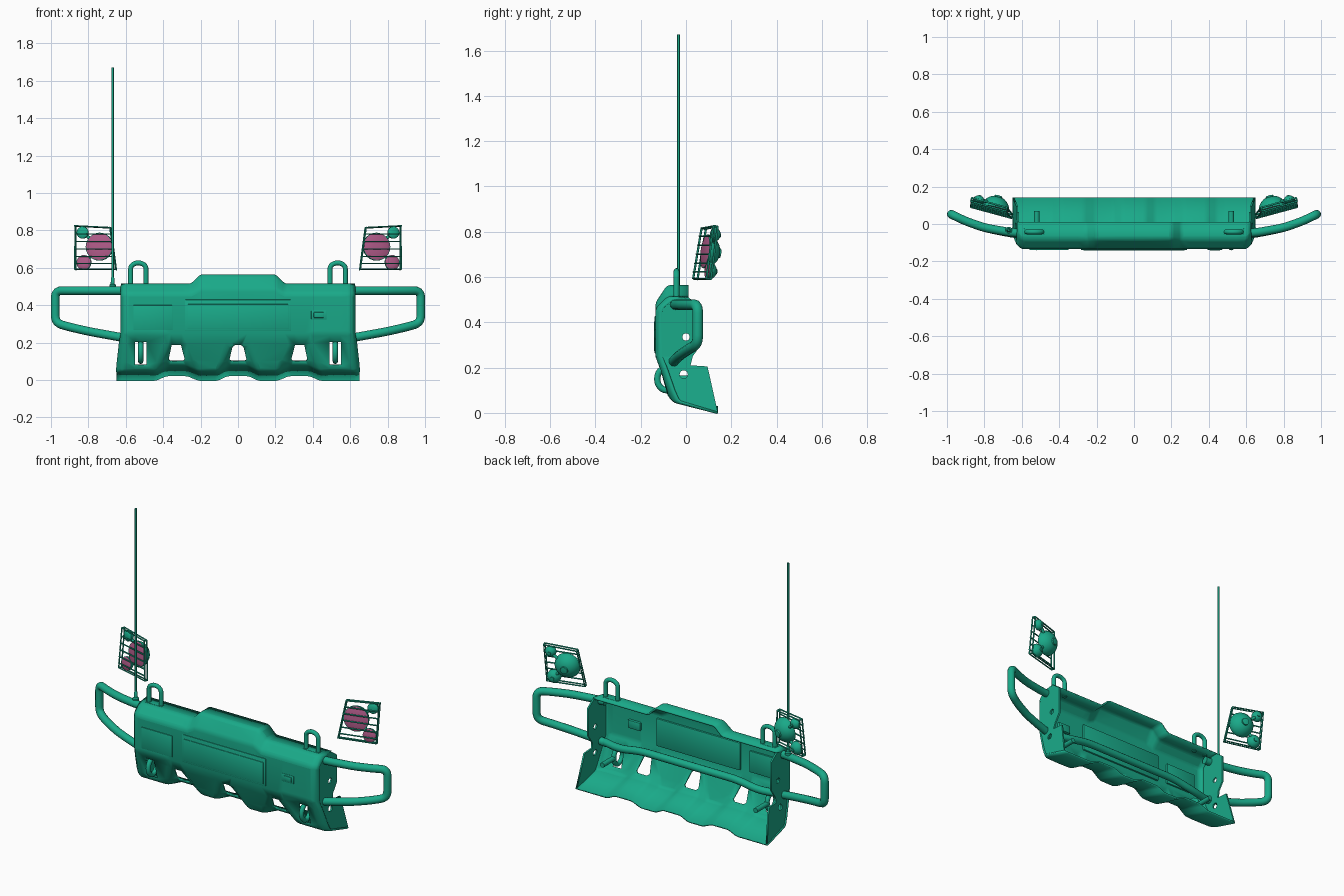
import bpy, bmesh, math
from mathutils import Vector

if "Cube" in bpy.data.objects:
    bpy.data.objects.remove(bpy.data.objects["Cube"])

def material(name, col):
    m = bpy.data.materials.new(name)
    m.diffuse_color = (*col, 1)
    m.use_nodes = True
    m.node_tree.nodes["Principled BSDF"].inputs["Base Color"].default_value = m.diffuse_color
    return m

GREEN = material("green_paint", (0.01, 0.40, 0.25))
PINK = material("pink_lens", (0.42, 0.10, 0.24))

def add(name, mesh, mat=GREEN, smooth=True):
    ob = bpy.data.objects.new(name, mesh)
    bpy.context.collection.objects.link(ob)
    mesh.materials.clear()
    mesh.materials.append(mat)
    if smooth:
        bpy.ops.object.select_all(action='DESELECT')
        ob.select_set(True)
        bpy.context.view_layer.objects.active = ob
        bpy.ops.object.shade_smooth_by_angle(angle=math.radians(35))
    return ob

def curve_mesh(cu):
    tmp = bpy.data.objects.new("tmp", cu)
    bpy.context.collection.objects.link(tmp)
    dg = bpy.context.evaluated_depsgraph_get()
    me = bpy.data.meshes.new_from_object(tmp.evaluated_get(dg))
    bpy.data.objects.remove(tmp)
    return me

def tube(name, pts, r, fillet=0.0, cyclic=False, res=4):
    pts = [Vector(p) for p in pts]
    path = []
    for i, p in enumerate(pts):
        if fillet == 0 or i in (0, len(pts) - 1):
            path.append(p)
            continue
        a, b = pts[i - 1] - p, pts[i + 1] - p
        f = min(fillet, a.length * .45, b.length * .45)
        a, b = p + a.normalized() * f, p + b.normalized() * f
        for k in range(6):
            t = k / 5
            path.append(a * (1 - t) ** 2 + p * 2 * t * (1 - t) + b * t * t)
    cu = bpy.data.curves.new(name, 'CURVE')
    cu.dimensions = '3D'
    cu.bevel_depth, cu.bevel_resolution, cu.use_fill_caps = r, res, True
    sp = cu.splines.new('POLY')
    sp.points.add(len(path) - 1)
    for q, p in zip(sp.points, path):
        q.co = (*p, 1)
    sp.use_cyclic_u = cyclic
    return add(name, curve_mesh(cu))

def box(name, lo, hi, bev=0.006):
    bm = bmesh.new()
    bmesh.ops.create_cube(bm, size=1)
    for v in bm.verts:
        v.co = [(a + b) / 2 + c * (b - a) for a, b, c in zip(lo, hi, v.co)]
    bmesh.ops.bevel(bm, geom=bm.edges[:], offset=bev, segments=2, affect='EDGES', profile=.5)
    me = bpy.data.meshes.new(name)
    bm.to_mesh(me)
    return add(name, me)

def lathe(name, prof, origin, axis, mat=GREEN, n=24):
    """Turn (radius, distance along axis) points around an axis."""
    bm = bmesh.new()
    q = Vector(axis).to_track_quat('Z', 'Y')
    rings = [[bm.verts.new(Vector(origin) + q @ Vector((r * math.cos(k * math.tau / n),
              r * math.sin(k * math.tau / n), d))) for k in range(n)] for r, d in prof]
    for a, b in zip(rings, rings[1:]):
        for k in range(n):
            bm.faces.new((a[k], a[(k + 1) % n], b[(k + 1) % n], b[k]))
    bm.faces.new(rings[0][::-1])
    bm.faces.new(rings[-1])
    bmesh.ops.recalc_face_normals(bm, faces=bm.faces[:])
    me = bpy.data.meshes.new(name)
    bm.to_mesh(me)
    return add(name, me, mat)

# Bumper shell: rows down the profile, columns across half the width, mirrored
UP = [.05, .20, .25, .30, .36, .40, .49, .55, .60, .625]
MID = [.028, .06, .27, .305, .355, .39, .49, .55, .605, .635]
LOW = [.05, .09, .23, .28, .375, .42, .49, .55, .61, .645]
BOT = [.06, .11, .21, .27, .385, .44, .49, .55, .62, .65]
ROWS = [(.01, .51, UP), (-.08, .51, UP), (-.13, .46, UP), (-.13, .25, UP),
        (-.108, .19, MID), (-.077, .10, LOW), (-.055, .05, BOT), (.14, 0, BOT)]
bm = bmesh.new()
grid = []
for r, (y, z, xs) in enumerate(ROWS):
    half = []
    for c, x in enumerate(xs):
        yy, zz = y, z
        if r < 3 and c < 2:
            zz += .05 if r < 2 else .025
        if c in (0, 3, 4) and r >= 5:
            yy, zz = (y + .03 if r < 7 else y), (z + .025 if r > 5 else z)
        if c in (6, 7) and r in (4, 5):
            zz += .015 if r == 4 else -.02
        if c == 9 and 1 <= r <= 6:
            yy += .025
            zz -= .01 if r == 1 else 0
        half.append((x, yy, zz))
    full = [(-x, a, b) for x, a, b in reversed(half)] + half
    grid.append([bm.verts.new(p) for p in full])
for r in range(len(ROWS) - 1):
    for c in range(19):
        hole = r == 4 and c in (9, 13, 5, 16, 2)
        if not hole:
            bm.faces.new((grid[r][c], grid[r + 1][c], grid[r + 1][c + 1], grid[r][c + 1]))
me = bpy.data.meshes.new("bumper_shell")
bm.to_mesh(me)
shell = add("bumper_shell", me)
b = shell.modifiers.new("bevel", 'BEVEL')
b.width, b.segments, b.limit_method, b.angle_limit = .014, 3, 'ANGLE', math.radians(22)
s = shell.modifiers.new("thickness", 'SOLIDIFY')
s.thickness, s.offset = .01, 0

# End plates with two round bolt holes
OUTLINE = [(.01, .51), (-.055, .50), (-.105, .46), (-.105, .25), (-.083, .19), (-.03, .05),
           (.14, .003), (.095, .205), (.02, .21), (.03, .25), (.065, .30), (.065, .47)]
def circle(y, z, r):
    return [(y + r * math.cos(k * math.tau / 16), z + r * math.sin(k * math.tau / 16)) for k in range(16)]
for side in (-1, 1):
    cu = bpy.data.curves.new("plate", 'CURVE')
    cu.dimensions, cu.fill_mode, cu.extrude = '2D', 'BOTH', .005
    for loop in (OUTLINE, circle(0, .335, .016), circle(-.01, .17, .018)):
        sp = cu.splines.new('POLY')
        sp.points.add(len(loop) - 1)
        for q, (y, z) in zip(sp.points, loop):
            q.co = (y, z, 0, 1)
        sp.use_cyclic_u = True
    me = curve_mesh(cu)
    for v in me.vertices:
        y, z, x = v.co
        v.co = (side * (.62 + max(0, .25 - z) * .1) + x, y, z)
    add("end_plate", me, smooth=False)

# Front panels and latch
box("centre_panel", (-.285, -.139, .26), (.285, -.115, .43))
box("centre_panel_inset", (-.27, -.142, .272), (.27, -.12, .405), .003)
box("left_panel", (-.56, -.139, .27), (-.35, -.115, .40), .003)
box("latch_frame", (.39, -.138, .322), (.475, -.11, .373))
box("latch", (.405, -.142, .332), (.46, -.11, .363), .004)

for s in (-1, 1):
    # Side wing hoops
    tube("wing_hoop", [(s * x, y, z) for x, y, z in (
        (.58, -.05, .478), (.66, -.045, .478), (.80, -.02, .478), (.90, .015, .478),
        (.977, .052, .478), (.977, .052, .305), (.90, .015, .283), (.80, -.02, .26),
        (.68, -.045, .238), (.58, -.06, .22))], .023, .04)
    # Top loops with feet
    arc = [(s * .533 + .041 * math.cos(a), -.042, .595 + .031 * math.sin(a))
           for a in [k * math.pi / 12 for k in range(13)]]
    arc = [(s * .533 + .041, -.042, .50)] + arc + [(s * .533 - .041, -.042, .50)]
    tube("top_loop", arc, .013)
    box("top_loop_foot", (s * .533 - .055, -.06, .505), (s * .533 + .055, -.024, .517), .003)
    # Tow hooks and their rods
    ring = [(s * .52, -.085 + .042 * math.cos(k * math.tau / 24), .15 + .05 * math.sin(k * math.tau / 24))
            for k in range(24)]
    tube("tow_hook", ring, .014, cyclic=True)
    tube("tow_hook_rod", [(s * .52, -.05, .15), (s * .52, .07, .15)], .015)

    # Lamp cluster: everything sits on one tilted plane
    def on(x, z, d=0):
        p = Vector((x, .03 + (x - .65) * .27 + (z - .59) * .13, z)) + Vector((-.26, 1, -.13)).normalized() * d
        return (s * p.x, p.y, p.z)
    back = (-.26 * s, 1, -.13)
    frame = [(.655, .593), (.685, .815), (.872, .825), (.872, .593)]
    for d in (0, .02):
        tube("lamp_guard_frame", [on(x, z, d) for x, z in frame], .005, cyclic=True, res=2)
    for z in (.622, .66, .70, .74, .78):
        xi = .655 + (z - .593) * .135
        tube("lamp_guard_bar", [on(xi, z, -.004), on(.872, z, -.004)], .004, res=1)
    for x, z in frame:
        tube("lamp_guard_post", [on(x, z), on(x, z, .02)], .005, res=2)
    for x, z, r, lens in ((.745, .715, .075, PINK), (.835, .79, .032, GREEN), (.828, .63, .04, PINK)):
        k = r / .075
        lathe("lamp_lens", [(r * .3, .004), (r * .7, .006), (r * .96, .012), (r * .96, .02)],
              on(x, z), back, lens)
        lathe("lamp_housing", [(r, .012), (r, .024), (r * .93, .024 + .014 * k), (r * .75, .024 + .032 * k),
                               (r * .5, .024 + .046 * k), (r * .3, .024 + .05 * k), (r * .28, .024 + .058 * k),
                               (r * .1, .024 + .06 * k)], on(x, z), back)
    tube("lamp_bracket", [on(.745, .715, .03), on(.83, .63, .03)], .009)
    tube("lamp_bracket", [on(.745, .715, .03), on(.835, .79, .03)], .009)

# Rear cross tube joining the two wings
half = [(.6, -.06, .225), (.47, -.03, .225), (.33, -.03, .25)]
tube("cross_tube", [(-x, y, z) for x, y, z in half] + half[::-1], .022, .06)

# Whip antenna on the left wing
lathe("antenna_base", [(.018, .495), (.018, .508), (.011, .514), (.009, .545), (.006, .55)],
      (-.67, -.033, 0), (0, 0, 1), n=16)
tube("antenna_whip", [(-.67, -.033, .53), (-.67, -.033, 1.67)], .006)
